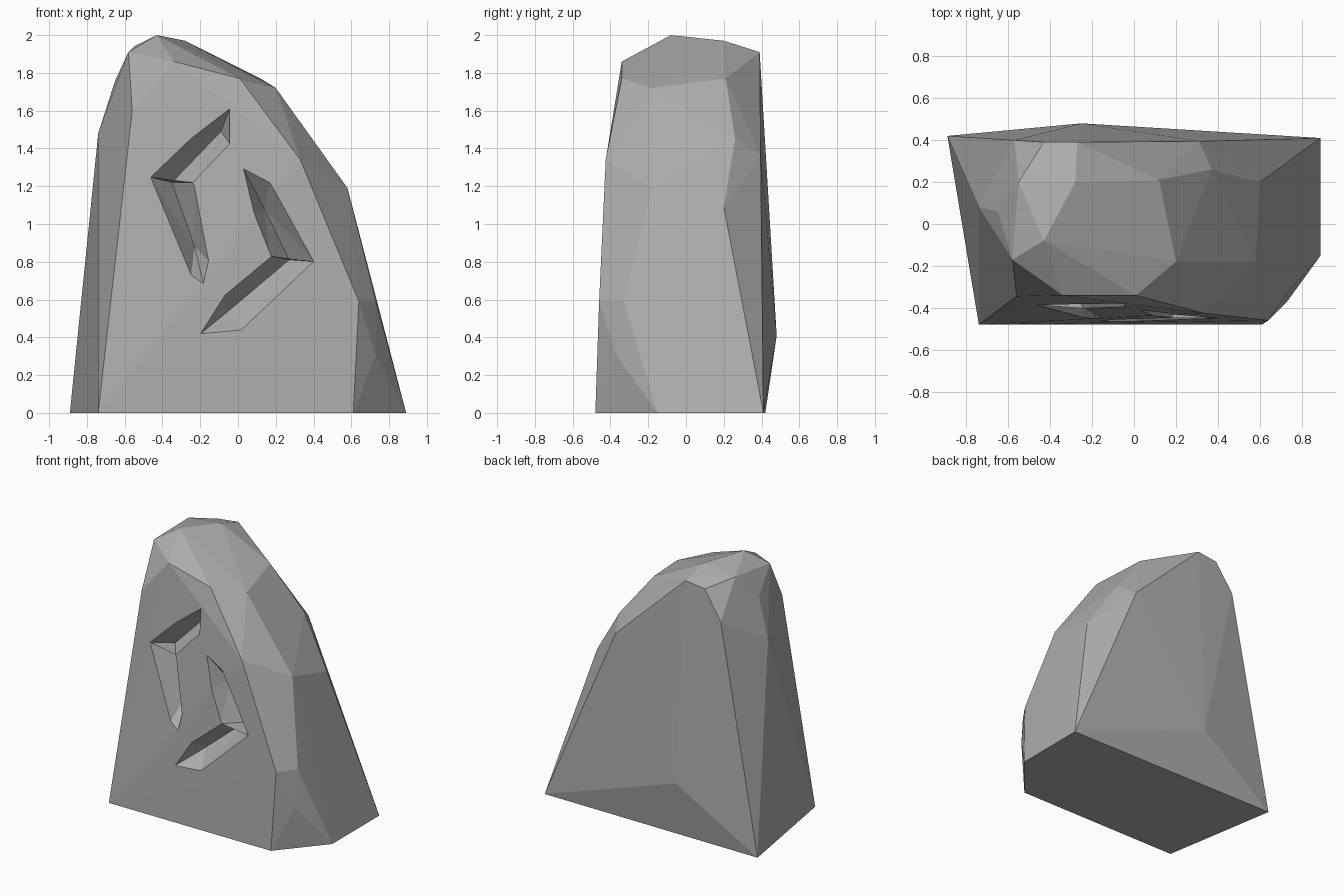
import bpy
import bmesh
from mathutils import Vector
from mathutils.bvhtree import BVHTree

cube = bpy.data.objects.get("Cube")
if cube:
    bpy.data.objects.remove(cube, do_unlink=True)

stone = bpy.data.materials.new("stone grey")
stone.use_nodes = True
GREY = (0.42, 0.42, 0.42, 1)
stone.diffuse_color = GREY
stone.node_tree.nodes["Principled BSDF"].inputs["Base Color"].default_value = GREY


def hull_bmesh(points):
    """Faceted convex solid around the given points."""
    bm = bmesh.new()
    for p in points:
        bm.verts.new(p)
    result = bmesh.ops.convex_hull(bm, input=bm.verts[:])
    unused = [v for v in bm.verts if not v.link_faces]
    bmesh.ops.delete(bm, geom=unused, context='VERTS')
    bmesh.ops.recalc_face_normals(bm, faces=bm.faces[:])
    return bm


def add_object(name, bm):
    mesh = bpy.data.meshes.new(name)
    bm.to_mesh(mesh)
    mesh.materials.append(stone)
    obj = bpy.data.objects.new(name, mesh)
    bpy.context.collection.objects.link(obj)
    return obj


# Standing stone: corners of the rough-hewn block
base = [(-.89, .42, 0), (.89, .41, 0), (.89, -.15, 0), (.61, -.48, 0), (-.74, -.48, 0)]
front = [(.64, -.46, .59), (.73, -.37, .31), (.73, -.33, .59), (.33, -.425, 1.34),
         (.01, -.34, 1.77), (-.34, -.34, 1.86), (-.56, -.345, 1.6)]
sides = [(.58, -.18, 1.19), (.6, .2, 1.09), (.37, .26, 1.45),
         (-.74, .08, 1.48), (-.65, .06, 1.76)]
crown = [(.2, -.18, 1.72), (.12, .21, 1.77), (-.28, .2, 1.97), (-.43, -.08, 2),
         (-.58, -.17, 1.91), (-.55, .2, 1.94)]
back = [(-.25, .48, .41), (.31, .395, 1.36), (-.27, .39, 1.91), (-.43, .39, 1.89),
        (-.57, .4, 1.68)]
block = hull_bmesh(base + front + sides + crown + back)
surface = BVHTree.FromBMesh(block)
rock = add_object("standing_stone", block)


def on_front(x, z, depth):
    """Point at a depth below the front surface."""
    hit = surface.ray_cast(Vector((x, -2, z)), Vector((0, 1, 0)))[0]
    return (x, hit.y + depth, z)


# Carved grooves: (rim outline, valley line), two hooks of two arms each
grooves = {
    "upper_hook_top": ([(-.47, 1.25), (-.26, 1.45), (-.04, 1.62), (-.04, 1.42), (-.23, 1.22)],
                       [(-.35, 1.22), (-.09, 1.49)]),
    "upper_hook_side": ([(-.47, 1.25), (-.25, .72), (-.18, .67), (-.15, .8), (-.23, 1.22)],
                        [(-.35, 1.22), (-.23, .88)]),
    "lower_hook_side": ([(.02, 1.31), (.17, 1.23), (.41, .8), (.17, .83), (.08, 1.06)],
                        [(.14, 1.08), (.27, .81)]),
    "lower_hook_base": ([(-.21, .41), (-.07, .63), (.17, .83), (.41, .8), (.02, .43)],
                        [(.27, .81), (-.05, .54)]),
}
for name, (rim, valley) in grooves.items():
    points = [on_front(x, z, -.012) for x, z in rim]
    points += [on_front(x, z, .15) for x, z in valley]
    cutter = add_object(name + "_cutter", hull_bmesh(points))
    cutter.hide_render = True
    bpy.context.view_layer.objects.active = rock
    cut = rock.modifiers.new(name, 'BOOLEAN')
    cut.operation = 'DIFFERENCE'
    cut.solver = 'EXACT'
    cut.object = cutter
    bpy.ops.object.modifier_apply(modifier=cut.name)
    bpy.data.objects.remove(cutter, do_unlink=True)
